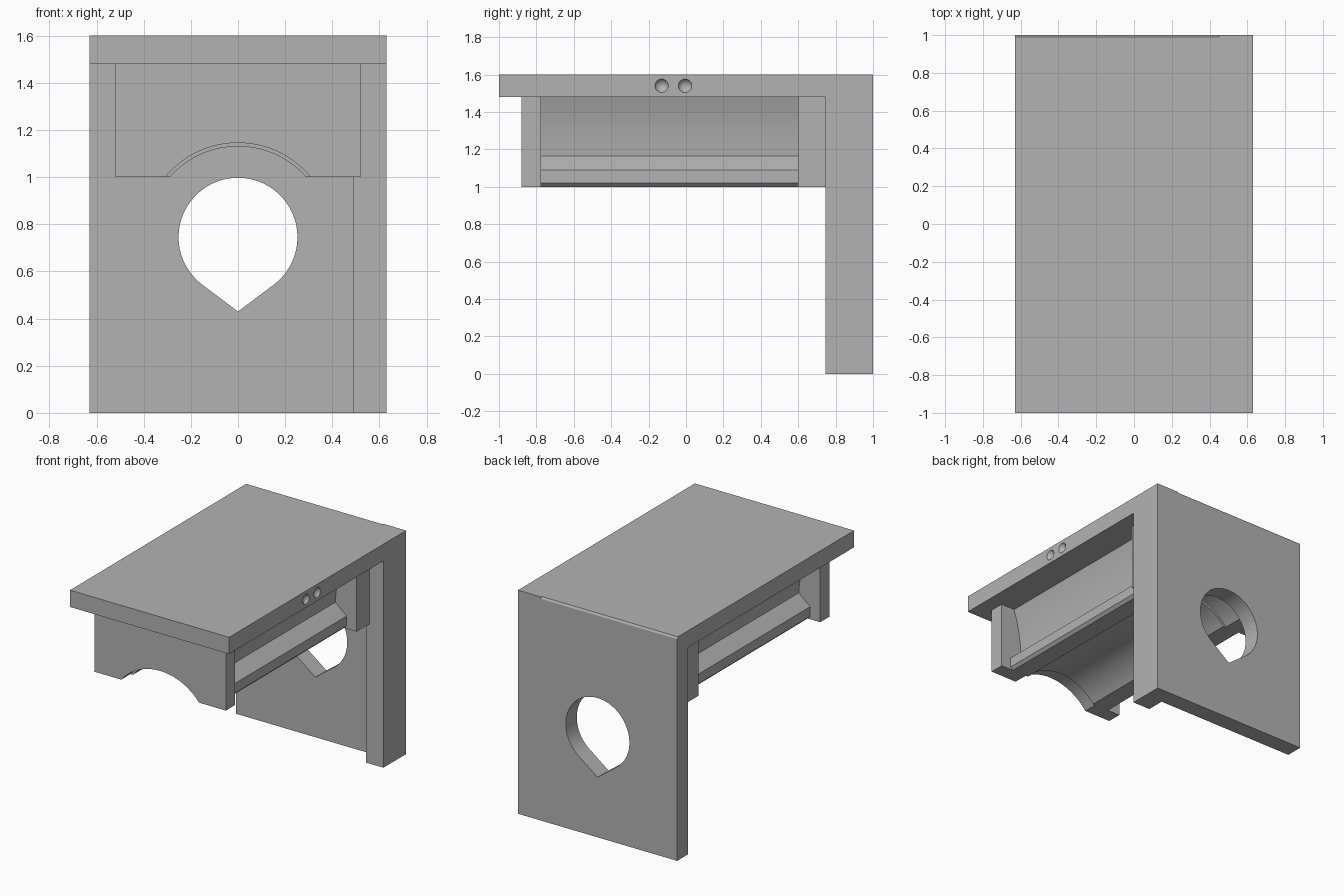
import bpy, bmesh, math
from mathutils import Vector

cube = bpy.data.objects.get("Cube")
if cube:
    bpy.data.objects.remove(cube, do_unlink=True)

grey = bpy.data.materials.new("plain grey")
grey.use_nodes = True
grey.diffuse_color = (0.45, 0.45, 0.45, 1)
grey.node_tree.nodes["Principled BSDF"].inputs["Base Color"].default_value = (0.45, 0.45, 0.45, 1)


def finish(name, bm):
    bmesh.ops.recalc_face_normals(bm, faces=bm.faces)
    mesh = bpy.data.meshes.new(name)
    bm.to_mesh(mesh)
    bm.free()
    mesh.materials.append(grey)
    obj = bpy.data.objects.new(name, mesh)
    bpy.context.collection.objects.link(obj)
    return obj


def prism(name, points, axis, lo, hi):
    """Extrude a profile: (y, z) points along x, or (x, z) points along y."""
    bm = bmesh.new()
    if axis == "x":
        verts = [bm.verts.new((lo, a, b)) for a, b in points]
        step = Vector((hi - lo, 0, 0))
    else:
        verts = [bm.verts.new((a, lo, b)) for a, b in points]
        step = Vector((0, hi - lo, 0))
    face = bm.faces.new(verts)
    new = bmesh.ops.extrude_face_region(bm, geom=[face])["geom"]
    bmesh.ops.translate(bm, vec=step, verts=[v for v in new if isinstance(v, bmesh.types.BMVert)])
    return finish(name, bm)


def rect(a0, a1, b0, b1):
    return [(a0, b0), (a1, b0), (a1, b1), (a0, b1)]


def combine(target, other, operation):
    mod = target.modifiers.new(operation.lower(), "BOOLEAN")
    mod.operation, mod.object, mod.solver = operation, other, "EXACT"
    bpy.context.view_layer.objects.active = target
    bpy.ops.object.modifier_apply(modifier=mod.name)
    bpy.data.objects.remove(other, do_unlink=True)


def smooth(obj):
    bpy.ops.object.select_all(action="DESELECT")
    obj.select_set(True)
    bpy.context.view_layer.objects.active = obj
    bpy.ops.object.shade_smooth_by_angle(angle=math.radians(25))


HALF, TOP, UNDER, AXIS = 0.63, 1.6, 1.48, 0.745

# Frame: top slab and back panel in one L, thickened by a side post
frame = prism("frame", [(-1, TOP), (1, TOP), (1, 0), (0.875, 0), (0.875, UNDER), (-1, UNDER)],
              "x", -HALF, HALF)
combine(frame, prism("side_post", rect(0.49, HALF, 0, 1.54), "y", AXIS, 0.94), "UNION")

# Teardrop hole through the back panel
radius, drop = 0.252, 0.315
tangent = math.acos(radius / drop)
start, sweep, n = -math.pi / 2 + tangent, 2 * math.pi - 2 * tangent, 56
hole = [(0, AXIS - drop)]
for i in range(n + 1):
    t = start + sweep * i / n
    hole.append((radius * math.cos(t), AXIS + radius * math.sin(t)))
combine(frame, prism("hole_cutter", hole, "y", 0.6, 1.2), "DIFFERENCE")

# Slight chamfer on the rear top edge
combine(frame, prism("chamfer_cutter", [(0.985, 1.61), (1.01, 1.61), (1.01, 1.57)],
                     "x", -0.7, 0.45), "DIFFERENCE")

# Two round dimples in the slab's left edge
for y in (-0.13, -0.005):
    bm = bmesh.new()
    bmesh.ops.create_uvsphere(bm, u_segments=24, v_segments=16, radius=0.04)
    bmesh.ops.translate(bm, vec=(HALF + 0.017, y, 1.54), verts=bm.verts)
    combine(frame, finish("dimple_cutter", bm), "DIFFERENCE")
smooth(frame)


# Cradle: mirrored side profile closed by an arch underneath
def arched(side, r):
    half = math.acos((1.0 - AXIS) / r)
    arch = []
    for i in range(33):
        t = -half + 2 * half * i / 32
        arch.append((r * math.sin(t), AXIS + r * math.cos(t)))
    return [(-x, z) for x, z in side] + arch + [(x, z) for x, z in reversed(side)]


channel = [(0.41, UNDER), (0.385, 1.4), (0.367, 1.31), (0.355, 1.23), (0.35, 1.165),
           (0.44, 1.09), (0.44, 1.02), (0.42, 1.0)]
block = [(0.52, UNDER), (0.52, 1.0)]
cradle = prism("cradle_body", arched(channel, 0.385), "y", -0.775, 0.6)
front = prism("front_end_plate", arched(block, 0.4), "y", -0.88, -0.775)
rear = prism("rear_end_plate", arched(block, 0.4), "y", 0.6, 0.875)
for part in (cradle, front, rear):
    smooth(part)
